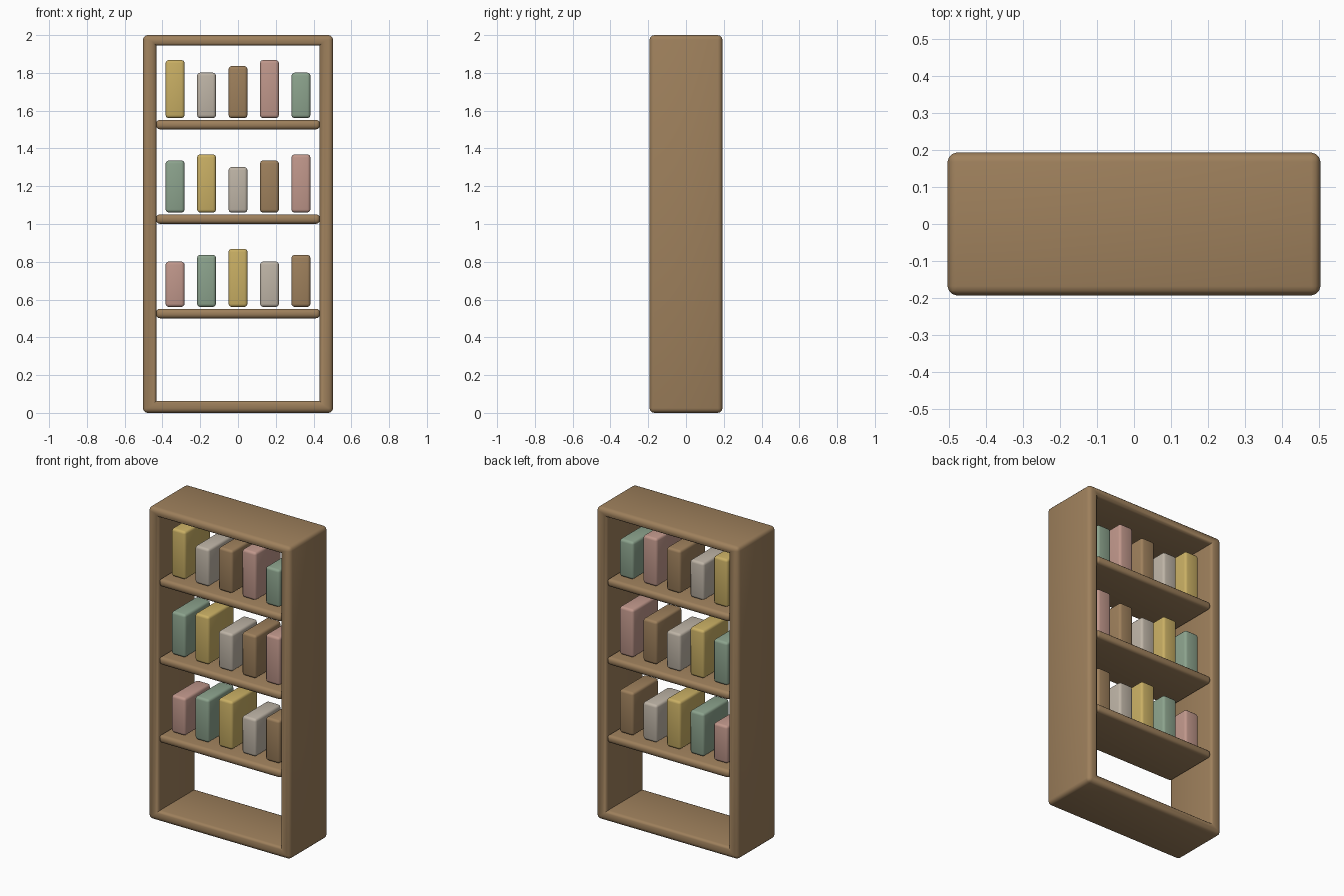
import bpy
import bmesh

cube = bpy.data.objects.get("Cube")
if cube:
    bpy.data.objects.remove(cube)


def material(name, hex_code):
    """Flat material from an sRGB hex code, stored as linear values."""
    srgb = [int(hex_code[i:i + 2], 16) / 255 for i in (0, 2, 4)]
    rgba = [((c + 0.055) / 1.055) ** 2.4 for c in srgb] + [1]
    mat = bpy.data.materials.new(name)
    mat.use_nodes = True
    mat.diffuse_color = rgba
    bsdf = mat.node_tree.nodes["Principled BSDF"]
    bsdf.inputs["Base Color"].default_value = rgba
    bsdf.inputs["Roughness"].default_value = 0.8
    return mat


WOOD = material("warm wood", "9E805C")
YELLOW = material("mustard cover", "C9AF64")
GREY = material("stone cover", "BEB4A6")
PINK = material("rose cover", "C0978B")
GREEN = material("sage cover", "8CA38D")


def finish(name, bm, mat):
    """Turn a bmesh into a smooth-shaded object."""
    bmesh.ops.recalc_face_normals(bm, faces=bm.faces)
    mesh = bpy.data.meshes.new(name)
    bm.to_mesh(mesh)
    bm.free()
    mesh.materials.append(mat)
    obj = bpy.data.objects.new(name, mesh)
    bpy.context.collection.objects.link(obj)
    bpy.ops.object.select_all(action="DESELECT")
    obj.select_set(True)
    bpy.context.view_layer.objects.active = obj
    bpy.ops.object.shade_smooth_by_angle(angle=0.8)
    return obj


def soften(bm, edges, radius):
    bmesh.ops.bevel(bm, geom=edges, offset=radius, offset_type="OFFSET",
                    segments=3, profile=0.5, affect="EDGES", clamp_overlap=True)


def rounded_box(name, size, centre, radius, mat):
    bm = bmesh.new()
    bmesh.ops.create_cube(bm, size=1)
    bmesh.ops.scale(bm, vec=size, verts=bm.verts)
    bmesh.ops.translate(bm, vec=centre, verts=bm.verts)
    soften(bm, bm.edges[:], radius)
    return finish(name, bm, mat)


def ring(bm, half_width, low, high, y):
    corners = ((-1, low), (1, low), (1, high), (-1, high))
    return [bm.verts.new((s * half_width, y, z)) for s, z in corners]


# Open frame: a rectangular ring with rounded rims and outer corners
HALF_DEPTH = 0.193
bm = bmesh.new()
outer_front, outer_back = [ring(bm, 0.504, 0, 2, y) for y in (-HALF_DEPTH, HALF_DEPTH)]
inner_front, inner_back = [ring(bm, 0.432, 0.064, 1.944, y) for y in (-HALF_DEPTH, HALF_DEPTH)]
loops = (outer_front, outer_back, inner_back, inner_front)
for a, b in zip(loops, loops[1:] + loops[:1]):
    for i in range(4):
        j = (i + 1) % 4
        bm.faces.new((a[i], a[j], b[j], b[i]))
rims = [bm.edges.get((loop[i], loop[i - 1])) for loop in loops for i in range(4)]
corners = [bm.edges.get((a, b)) for a, b in zip(outer_front, outer_back)]
soften(bm, rims + corners, 0.025)
finish("frame", bm, WOOD)

# Shelves, each with five books (cover, height) from right to left
SHORT, MEDIUM, TALL = 0.24, 0.275, 0.307
rows = {
    "lower": (0.5, ((PINK, SHORT), (GREEN, MEDIUM), (YELLOW, TALL),
                    (GREY, SHORT), (WOOD, MEDIUM))),
    "middle": (1.0, ((GREEN, MEDIUM), (YELLOW, TALL), (GREY, SHORT),
                     (WOOD, MEDIUM), (PINK, TALL))),
    "upper": (1.5, ((YELLOW, TALL), (GREY, SHORT), (WOOD, MEDIUM),
                    (PINK, TALL), (GREEN, SHORT))),
}
for level, (z, books) in rows.items():
    rounded_box(level + "_shelf", (0.868, 0.37, 0.05), (0, 0, z + 0.026), 0.02, WOOD)
    for i, (cover, height) in enumerate(books):
        centre = ((i - 2) / 6, 0, z + 0.061 + height / 2)
        rounded_box(f"{level}_book_{i + 1}", (0.1, 0.26, height), centre, 0.016, cover)
